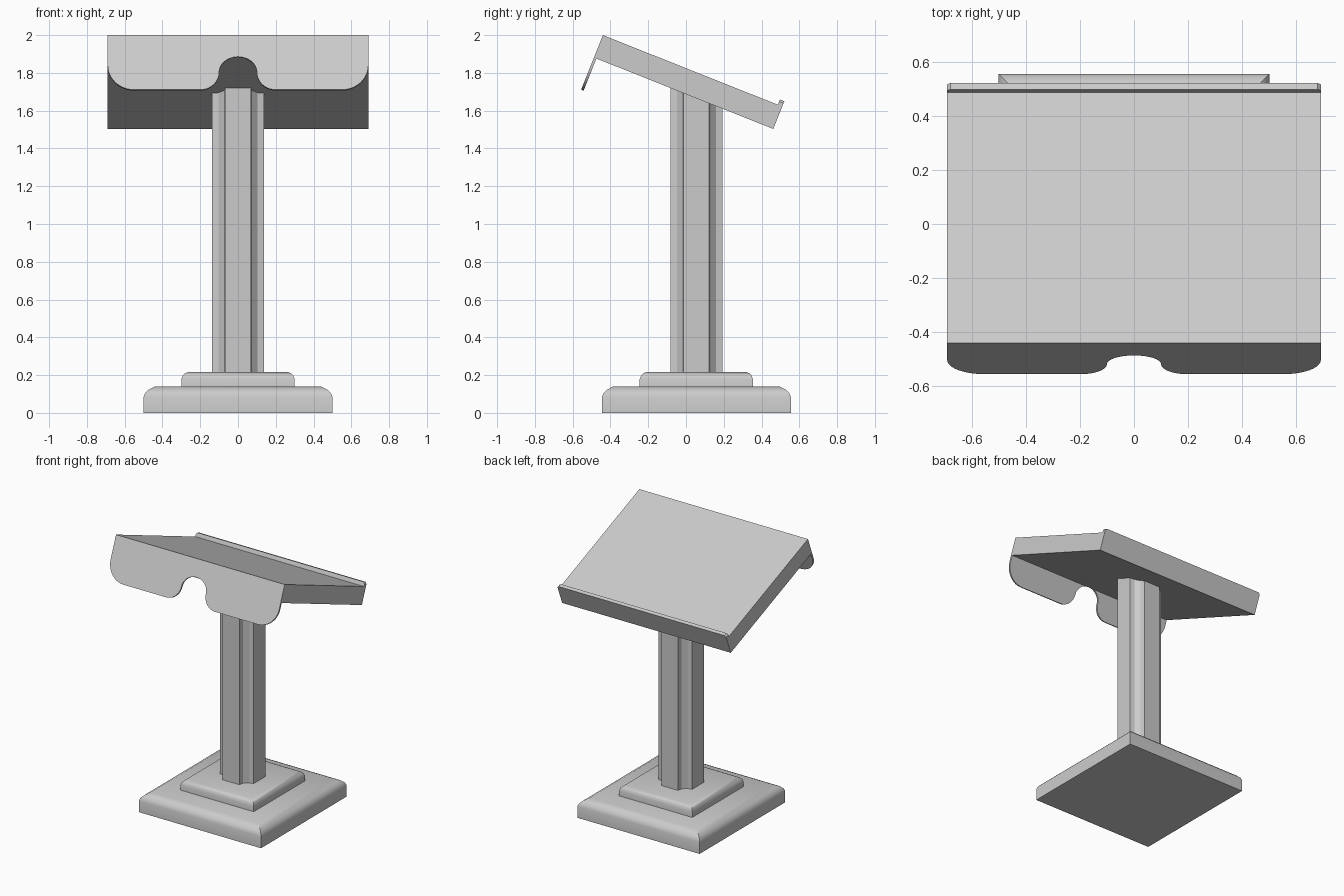
import bpy, bmesh
from math import sin, cos, tan, radians, pi
from mathutils import Vector

if "Cube" in bpy.data.objects:
    bpy.data.objects.remove(bpy.data.objects["Cube"])

CY = 0.055                      # centre of base and column in y
TILT = radians(21.7)            # slope of the reading board
ORIGIN = Vector((0, -0.44, 2.0))  # top front edge of the board
V = Vector((0, cos(TILT), -sin(TILT)))  # down the slope
N = Vector((0, sin(TILT), cos(TILT)))   # out of the board


def loft(name, rings):
    """Closed solid through a list of equally long point rings."""
    bm = bmesh.new()
    loops = [[bm.verts.new(p) for p in ring] for ring in rings]
    n = len(loops[0])
    for a, b in zip(loops, loops[1:]):
        for i in range(n):
            j = (i + 1) % n
            bm.faces.new((a[i], a[j], b[j], b[i]))
    bm.faces.new(loops[0][::-1])
    bm.faces.new(loops[-1])
    bmesh.ops.recalc_face_normals(bm, faces=bm.faces)
    mesh = bpy.data.meshes.new(name)
    bm.to_mesh(mesh)
    bm.free()
    obj = bpy.data.objects.new(name, mesh)
    bpy.context.collection.objects.link(obj)
    bpy.ops.object.select_all(action='DESELECT')
    obj.select_set(True)
    bpy.context.view_layer.objects.active = obj
    bpy.ops.object.shade_smooth_by_angle(angle=radians(32))
    return obj


def square_tier(name, profile):
    """Square block from (half width, height) pairs."""
    corners = ((-1, -1), (1, -1), (1, 1), (-1, 1))
    loft(name, [[(sx * r, CY + sy * r, z) for sx, sy in corners] for r, z in profile])


def board_part(name, outline, v0, v1):
    """Outline of (x, n) points extruded down the slope from v0 to v1."""
    loft(name, [[ORIGIN + Vector((x, 0, 0)) + N * n + V * v for x, n in outline]
                for v in (v0, v1)])


def arc(cx, cn, rx, rn, a0, a1, steps=10):
    angles = [radians(a0 + (a1 - a0) * i / steps) for i in range(steps + 1)]
    return [(cx + rx * cos(a), cn + rn * sin(a)) for a in angles]


# Stepped base with rounded upper edges
square_tier("base_plinth", [(0.5, 0), (0.5, 0.085), (0.492, 0.105),
                            (0.473, 0.123), (0.44, 0.14)])
square_tier("base_step", [(0.3, 0.13), (0.3, 0.178), (0.292, 0.198),
                          (0.28, 0.21), (0.265, 0.216)])

# Square column with grooved corners, its top cut to the board slope
section = []
for k in range(4):
    c, s = cos(k * pi / 2), sin(k * pi / 2)
    for x, y in ((0.068, -0.137), (0.075, -0.103), (0.103, -0.075), (0.137, -0.068)):
        section.append((x * c - y * s, CY + x * s + y * c))
top_z = lambda y: 2.0 - (y + 0.44) * tan(TILT) - 0.1
loft("column", [[(x, y, 0.2) for x, y in section],
                [(x, y, top_z(y)) for x, y in section]])

# Reading board and the lip along its low edge
W = 0.69
board_part("reading_board", [(-W, -0.128), (W, -0.128), (W, 0), (-W, 0)], 0.014, 1.022)
board_part("book_lip", [(-W, 0), (W, 0), (W, 0.018), (W - 0.012, 0.03),
                        (-W + 0.012, 0.03), (-W, 0.018)], 0.997, 1.022)

# Front panel with rounded corners and an arched notch
half = [(W, 0)]
half += arc(W - 0.14, -0.171, 0.14, 0.14, 0, -90)
half += arc(0.2, -0.211, 0.1, 0.1, 270, 180)
half += arc(0, -0.211, 0.1, 0.088, 0, 90)[1:]
mirrored = [(-x, n) for x, n in half[-2::-1]]
board_part("front_panel", half + mirrored, 0, 0.014)
